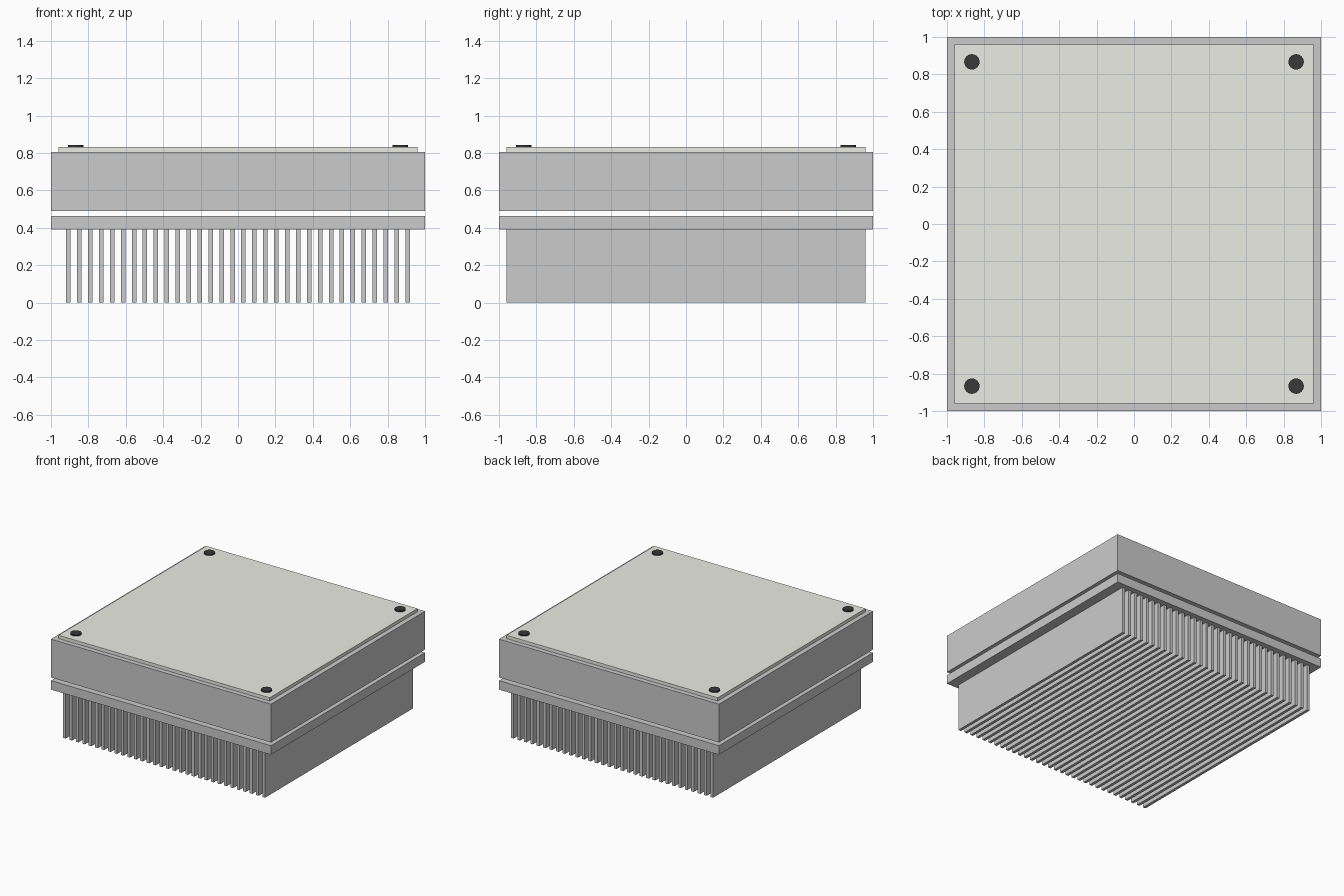
import bpy

if "Cube" in bpy.data.objects:
    bpy.data.objects.remove(bpy.data.objects["Cube"])


def material(name, rgb):
    m = bpy.data.materials.new(name)
    m.diffuse_color = (*rgb, 1)
    m.use_nodes = True
    m.node_tree.nodes["Principled BSDF"].inputs["Base Color"].default_value = m.diffuse_color
    return m


def box(name, sx, sy, z0, z1, x=0.0, mat=None):
    bpy.ops.mesh.primitive_cube_add(size=1, location=(x, 0, (z0 + z1) / 2))
    o = bpy.context.object
    o.name = name
    o.scale = (sx, sy, z1 - z0)
    bpy.ops.object.transform_apply(location=False, rotation=False, scale=True)
    if mat:
        o.data.materials.append(mat)
    return o


light = material("light_panel", (0.84, 0.84, 0.79))
dark = material("dark_metal", (0.04, 0.04, 0.04))

# Housing block, raised lid and separate heat sink base with an air gap
box("housing", 2.0, 2.0, 0.49, 0.805)
box("lid", 1.92, 1.92, 0.805, 0.832, mat=light)
box("heatsink_base", 2.0, 2.0, 0.39, 0.464)

# Row of cooling fins: one fin repeated along x
FINS, SPAN = 32, 1.814
pitch = SPAN / (FINS - 1)
fins = box("cooling_fins", 0.024, 1.92, 0.0, 0.39, x=-SPAN / 2)
arr = fins.modifiers.new("repeat", 'ARRAY')
arr.count = FINS
arr.use_relative_offset = False
arr.use_constant_offset = True
arr.constant_offset_displace = (pitch, 0, 0)

# Corner screws
for i, (sx, sy) in enumerate([(-1, -1), (1, -1), (1, 1), (-1, 1)]):
    bpy.ops.mesh.primitive_cylinder_add(vertices=24, radius=0.041, depth=0.022,
                                        location=(0.867 * sx, 0.867 * sy, 0.832))
    screw = bpy.context.object
    screw.name = f"corner_screw_{i + 1}"
    screw.data.materials.append(dark)
    bpy.ops.object.shade_smooth_by_angle()
